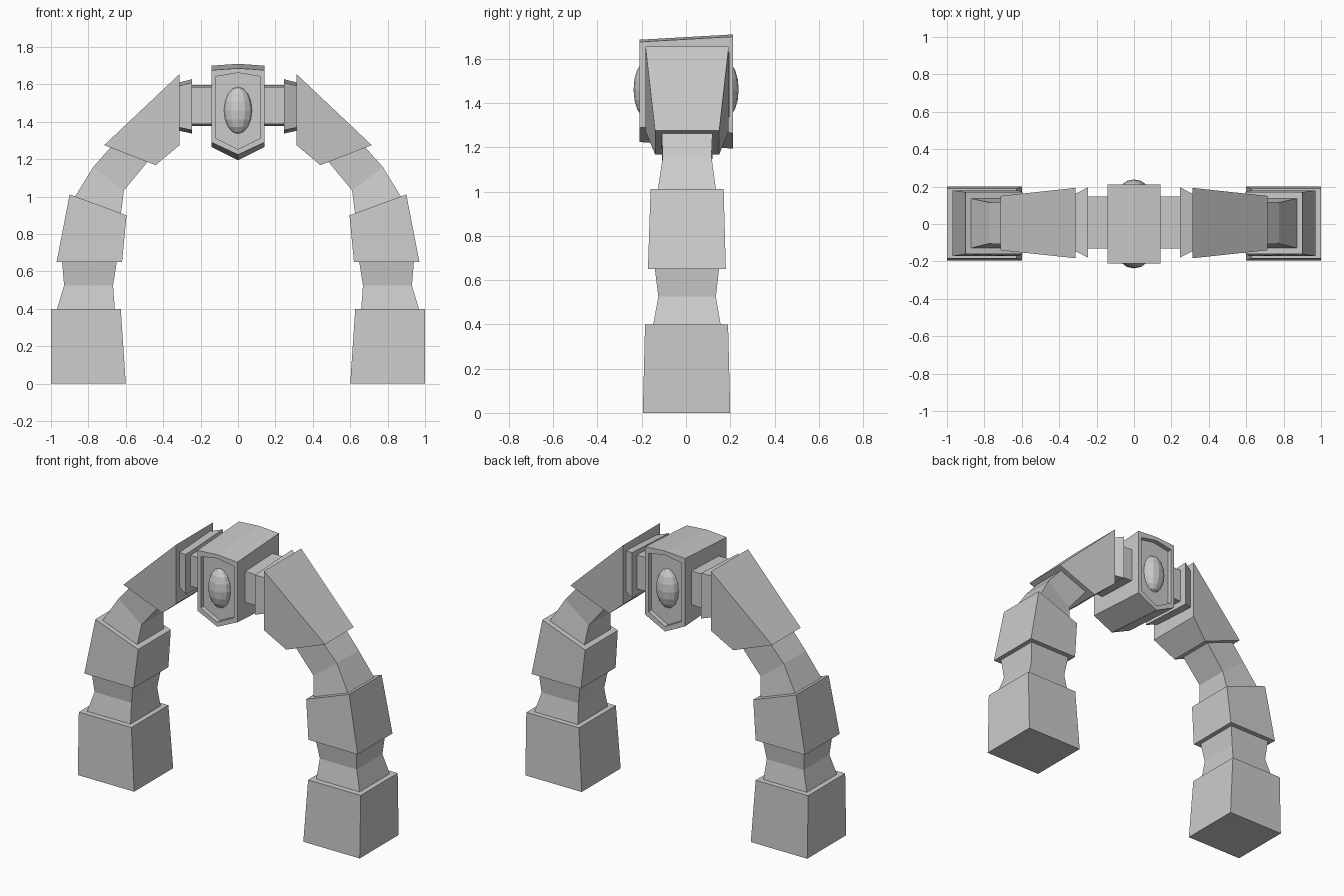
import bpy, bmesh
from mathutils import Vector

if "Cube" in bpy.data.objects:
    bpy.data.objects.remove(bpy.data.objects["Cube"])


def loft(name, rings, mirror=False):
    """Skin matching rings of points and cap both ends."""
    bm = bmesh.new()
    vr = [[bm.verts.new(p) for p in ring] for ring in rings]
    n = len(vr[0])
    for a, b in zip(vr, vr[1:]):
        for i in range(n):
            j = (i + 1) % n
            bm.faces.new((a[i], a[j], b[j], b[i]))
    bm.faces.new(vr[0][::-1])
    bm.faces.new(vr[-1])
    bmesh.ops.recalc_face_normals(bm, faces=bm.faces)
    me = bpy.data.meshes.new(name)
    bm.to_mesh(me)
    bm.free()
    ob = bpy.data.objects.new(name, me)
    bpy.context.collection.objects.link(ob)
    if mirror:
        ob.modifiers.new("Mirror", 'MIRROR').use_mirror_merge = False
    return ob


def section(inner, outer, y0, y1, grow=0.0):
    """Four-sided cut through the arch; grow enlarges the back edge."""
    a, b = Vector((inner[0], 0, inner[1])), Vector((outer[0], 0, outer[1]))
    d = (b - a).normalized() * grow
    front, back = Vector((0, y0, 0)), Vector((0, y1, 0))
    return [a + front, b + front, b + d + back, a - d + back]


# Arch segments from the ground up: inner (x, z), outer (x, z), y range
segments = {
    "foot_block": [((.60, 0), (1.0, 0), -.195, .20),
                   ((.627, .40), (1.0, .40), -.185, .19)],
    "lower_neck": [((.658, .39), (.970, .39), -.15, .158),
                   ((.668, .525), (.930, .525), -.125, .135),
                   ((.647, .66), (.941, .66), -.142, .15)],
    "middle_block": [((.62, .65), (.97, .65), -.172, .18),
                     ((.596, .90), (.90, 1.012), -.16, .17)],
    "upper_neck": [((.627, .90), (.877, .99), -.13, .138),
                   ((.61, 1.033), (.775, 1.157), -.105, .115),
                   ((.48, 1.19), (.675, 1.27), -.11, .12)],
    "shoulder_block": [((.44, 1.168), (.715, 1.275), -.14, .15),
                       ((.313, 1.275), (.313, 1.655), -.183, .193)],
    "flange": [((.315, 1.37), (.315, 1.592), -.145, .16, .018),
               ((.245, 1.355), (.245, 1.61), -.18, .197, .018)],
    "connector": [((.25, 1.388), (.25, 1.586), -.13, .148, .01),
                  ((.13, 1.388), (.13, 1.586), -.13, .148, .01)],
}
for name, cuts in segments.items():
    loft(name, [section(*c) for c in cuts], mirror=True)


def shield(y, w, peak, top, low, tip):
    return [(-w, y, top), (0, y, peak), (w, y, top),
            (w, y, low), (0, y, tip), (-w, y, low)]


# Keystone with a recessed panel front and back
panel = (.117, 1.662, 1.642, 1.312, 1.253)
back_panel = (.117, 1.685, 1.664, 1.29, 1.226)
loft("keystone", [
    shield(-.18, *panel),
    shield(-.21, *panel),
    shield(-.21, .142, 1.686, 1.676, 1.29, 1.224),
    shield(.212, .142, 1.71, 1.70, 1.265, 1.194),
    shield(.212, *back_panel),
    shield(.182, *back_panel),
])

# Oval faceted gems in the panels
for name, y in (("front_gem", -.182), ("back_gem", .183)):
    bpy.ops.mesh.primitive_uv_sphere_add(segments=12, ring_count=8, radius=1,
                                         location=(0, y, 1.461))
    gem = bpy.context.object
    gem.name = name
    gem.scale = (.075, .055, .125)
